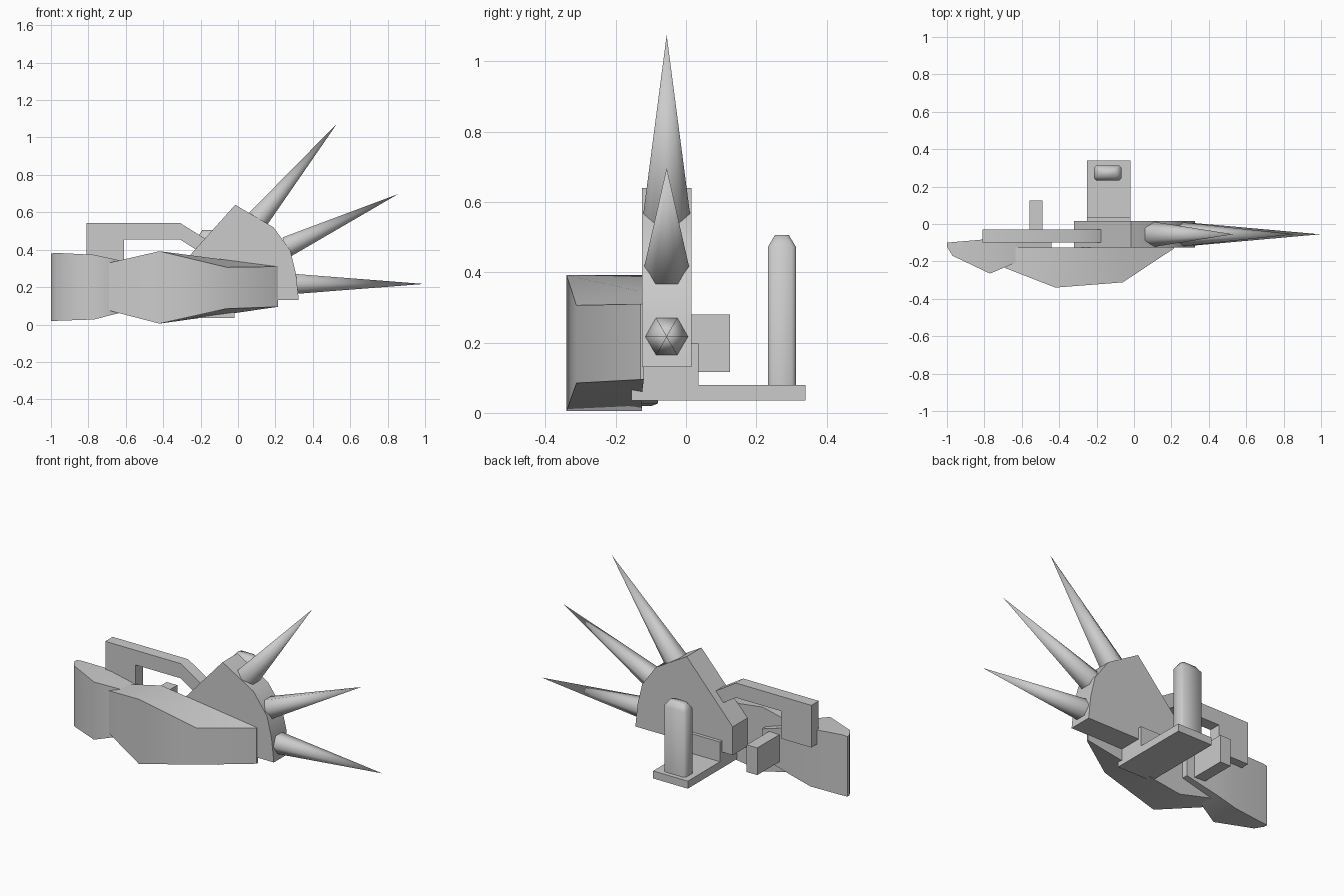
import bpy, bmesh, math
from mathutils import Vector

old = bpy.data.objects.get("Cube")
if old:
    bpy.data.objects.remove(old, do_unlink=True)

grey = bpy.data.materials.new("plain_grey")
grey.use_nodes = True
COLOUR = (0.6, 0.6, 0.6, 1)
grey.diffuse_color = COLOUR
grey.node_tree.nodes["Principled BSDF"].inputs["Base Color"].default_value = COLOUR


def smooth(obj, angle):
    bpy.ops.object.select_all(action="DESELECT")
    obj.select_set(True)
    bpy.context.view_layer.objects.active = obj
    bpy.ops.object.shade_smooth_by_angle(angle=math.radians(angle))


def finish(name, bm, angle=40):
    bmesh.ops.recalc_face_normals(bm, faces=bm.faces)
    mesh = bpy.data.meshes.new(name)
    bm.to_mesh(mesh)
    bm.free()
    mesh.materials.append(grey)
    obj = bpy.data.objects.new(name, mesh)
    bpy.context.collection.objects.link(obj)
    smooth(obj, angle)
    return obj


def bridge(name, rings, angle=40):
    """Skin matching rings of points and cap both ends."""
    bm = bmesh.new()
    loops = [[bm.verts.new(p) for p in ring] for ring in rings]
    n = len(loops[0])
    for a, b in zip(loops, loops[1:]):
        for i in range(n):
            j = (i + 1) % n
            bm.faces.new((a[i], a[j], b[j], b[i]))
    bm.faces.new(loops[0])
    bm.faces.new(loops[-1])
    return finish(name, bm, angle)


def plate(name, outline, y0, y1):
    """Extrude an x-z outline along y."""
    return bridge(name, [[(x, y, z) for x, z in outline] for y in (y0, y1)])


def box(name, x0, x1, y0, y1, z0, z1):
    return plate(name, [(x0, z0), (x1, z0), (x1, z1), (x0, z1)], y0, y1)


def blade(name, sections):
    """Loft sections of x, front y, back y, front z range, back z range."""
    rings = [[(x, yf, f[0]), (x, yf, f[1]), (x, yb, b[1]), (x, yb, b[0])]
             for x, yf, yb, f, b in sections]
    return bridge(name, rings, 50)


# Fan-shaped body
plate("fan_body", [(-0.32, 0.13), (0.325, 0.13), (0.31, 0.27), (0.28, 0.395),
                   (0.19, 0.52), (-0.015, 0.64), (-0.32, 0.3)], -0.125, 0.015)

# Three spikes radiating from the fan
for name, base, tip, radius in (
        ("lower_spike", (0.29, 0.217), (0.995, 0.217), 0.063),
        ("middle_spike", (0.26, 0.415), (0.855, 0.697), 0.064),
        ("upper_spike", (0.1, 0.555), (0.53, 1.075), 0.068)):
    start = Vector((base[0], -0.055, base[1]))
    end = Vector((tip[0], -0.055, tip[1]))
    axis = end - start
    bpy.ops.mesh.primitive_cone_add(
        vertices=6, radius1=radius, depth=axis.length, location=(start + end) / 2,
        rotation=(0, math.atan2(axis.x, axis.z), 0))
    spike = bpy.context.object
    spike.name = name
    spike.data.materials.append(grey)
    smooth(spike, 65)

# Large curved guard blade at the front
blade("front_blade", [
    (-0.69, -0.235, -0.125, (0.075, 0.33), (0.075, 0.33)),
    (-0.42, -0.34, -0.125, (0.005, 0.392), (0.005, 0.392)),
    (-0.06, -0.312, -0.125, (0.085, 0.306), (0.055, 0.345)),
    (0.215, -0.13, -0.12, (0.095, 0.31), (0.095, 0.31))])

# Smaller blade at the end
blade("end_blade", [
    (-1.0, -0.12, -0.1, (0.02, 0.38), (0.02, 0.38)),
    (-0.97, -0.17, -0.097, (0.02, 0.383), (0.02, 0.383)),
    (-0.77, -0.265, -0.08, (0.027, 0.373), (0.027, 0.373)),
    (-0.64, -0.21, -0.08, (0.06, 0.345), (0.06, 0.345)),
    (-0.44, -0.125, -0.09, (0.11, 0.28), (0.11, 0.28))])

# Arm linking the fan to the end blade
plate("link_arm", [(-0.81, 0.29), (-0.61, 0.29), (-0.61, 0.455), (-0.31, 0.455),
                   (-0.16, 0.36), (-0.16, 0.45), (-0.31, 0.543), (-0.81, 0.543)],
      -0.1, -0.03)

# Small block behind the end blade
box("rear_block", -0.56, -0.49, -0.12, 0.125, 0.117, 0.28)

# Hub, platform and upright grip behind the fan
box("hub", -0.25, -0.02, -0.125, 0.035, 0.04, 0.198)
box("platform", -0.25, -0.02, -0.155, 0.34, 0.035, 0.08)


def grip_ring(z, half_x, half_y):
    c = 0.012
    return [(-0.14 + x, 0.273 + y, z) for x, y in (
        (-half_x, -half_y + c), (-half_x + c, -half_y), (half_x - c, -half_y),
        (half_x, -half_y + c), (half_x, half_y - c), (half_x - c, half_y),
        (-half_x + c, half_y), (-half_x, half_y - c))]


bridge("grip", [grip_ring(0.07, 0.073, 0.04), grip_ring(0.472, 0.073, 0.04),
                grip_ring(0.506, 0.05, 0.02)], 50)
